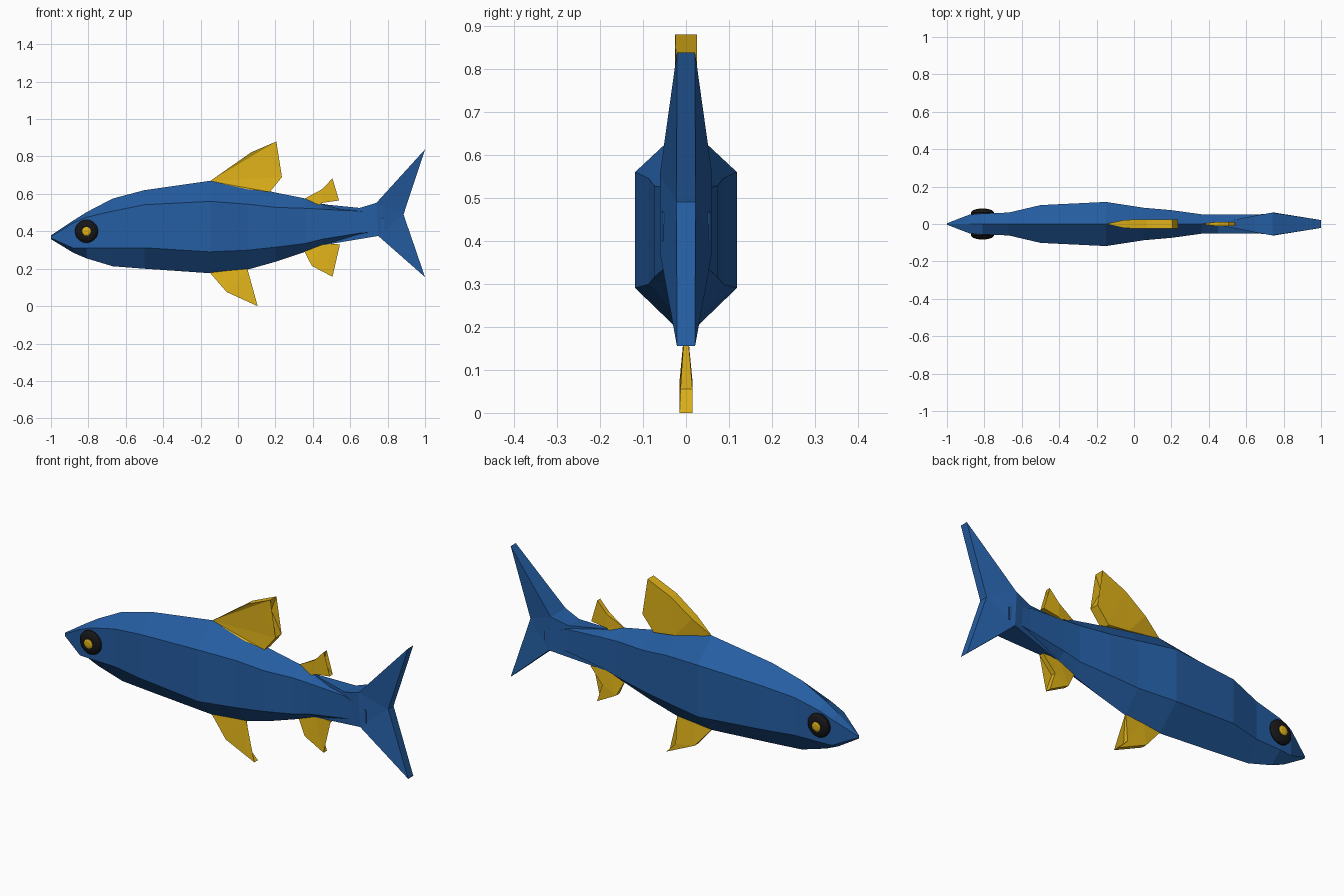
import bpy, bmesh, math

if "Cube" in bpy.data.objects:
    bpy.data.objects.remove(bpy.data.objects["Cube"])


def material(name, rgb):
    m = bpy.data.materials.new(name)
    m.diffuse_color = (*rgb, 1)
    m.use_nodes = True
    m.node_tree.nodes["Principled BSDF"].inputs["Base Color"].default_value = m.diffuse_color
    return m


BLUE = material("blue", (0.018, 0.11, 0.36))
GOLD = material("gold", (0.75, 0.45, 0.01))
BLACK = material("black", (0.008, 0.008, 0.01))


def make(name, verts, faces, mat):
    bm = bmesh.new()
    vs = [bm.verts.new(v) for v in verts]
    for f in faces:
        bm.faces.new([vs[i] for i in f])
    bmesh.ops.triangulate(bm, faces=[f for f in bm.faces if len(f.verts) > 4])
    bmesh.ops.remove_doubles(bm, verts=bm.verts, dist=0.0005)
    bmesh.ops.recalc_face_normals(bm, faces=bm.faces)
    me = bpy.data.meshes.new(name)
    bm.to_mesh(me)
    bm.free()
    me.materials.append(mat)
    ob = bpy.data.objects.new(name, me)
    bpy.context.collection.objects.link(ob)
    return ob


def plate(name, outline, mat, sides=None):
    """Outline points (x, z, half thickness) mirrored across y = 0."""
    n = len(outline)
    verts = [(x, s * h, z) for s in (-1, 1) for x, z, h in outline]
    sides = sides or [tuple(range(n))]
    faces = [f for f in sides] + [tuple(i + n for i in f) for f in sides]
    faces += [(i, (i + 1) % n, n + (i + 1) % n, n + i) for i in range(n)]
    return make(name, verts, faces, mat)


# body: hexagonal sections (x, top ridge, upper edge, lower edge, keel, half width)
sections = [
    (-1.00, .378, .372, .364, .358, .004),
    (-0.88, .458, .445, .310, .285, .050),
    (-0.81, .502, .475, .311, .255, .056),
    (-0.67, .575, .508, .311, .213, .061),
    (-0.50, .620, .542, .312, .200, .101),
    (-0.15, .670, .560, .290, .176, .118),
    (0.05, .642, .545, .299, .195, .087),
    (0.20, .607, .528, .315, .237, .074),
    (0.36, .575, .523, .335, .290, .052),
    (0.45, .547, .518, .358, .322, .050),
    (0.65, .515, .508, .390, .365, .051),
    (0.78, .470, .465, .400, .388, .056),
]
verts, faces = [], []
for x, t, u, l, k, w in sections:
    verts += [(x, 0, t), (x, w, u), (x, w, l), (x, 0, k), (x, -w, l), (x, -w, u)]
for r in range(len(sections) - 1):
    for j in range(6):
        a, b = r * 6 + j, r * 6 + (j + 1) % 6
        faces.append((a, b, b + 6, a + 6))
last = (len(sections) - 1) * 6
faces += [tuple(range(6)), tuple(range(last, last + 6))]
make("body", verts, faces, BLUE)

# forked tail, thick at the root and thin at the trailing edge
plate("tail", [(.45, .545, .006), (.65, .525, .045), (.74, .552, .061), (1, .838, .021),
               (.885, .49, .022), (1, .155, .021), (.75, .375, .061), (.45, .325, .006)],
      BLUE, [(0, 1, 6, 7), (1, 2, 6), (2, 3, 4), (2, 4, 6), (4, 5, 6)])

# fins
plate("main_back_fin", [(-.15, .668, 0), (-.05, .738, .022), (.07, .822, .025),
                        (.205, .88, .025), (.175, .80, .025), (.235, .69, .025),
                        (.17, .61, .025), (.05, .625, .022)], GOLD)
plate("small_back_fin", [(.355, .574, 0), (.45, .625, .012), (.505, .683, .012),
                         (.488, .615, .012), (.54, .565, .012), (.45, .552, .012),
                         (.42, .53, .01)], GOLD)
plate("belly_fin", [(-.15, .178, .002), (-.06, .075, .015), (.105, 0, .015),
                    (.05, .055, .015), (.05, .20, .003), (-.05, .20, .003)], GOLD)
plate("rear_belly_fin", [(.355, .292, .004), (.395, .215, .014), (.505, .157, .014),
                         (.475, .25, .014), (.545, .33, .012), (.45, .335, .008)], GOLD)


# eyes: dark stepped discs with gold pupils on both sides
def disc(name, side, rings, mat, n=20):
    verts = [(-.81 + r * math.cos(2 * math.pi * i / n), side * y,
              .40 + r * math.sin(2 * math.pi * i / n))
             for r, y in rings for i in range(n)]
    faces = [(k * n + i, k * n + (i + 1) % n, (k + 1) * n + (i + 1) % n, (k + 1) * n + i)
             for k in range(len(rings) - 1) for i in range(n)]
    top = (len(rings) - 1) * n
    faces += [tuple(range(n)), tuple(range(top, top + n))]
    make(name, verts, faces, mat)


for label, side in (("left", -1), ("right", 1)):
    disc(label + "_eye", side, [(.062, .04), (.062, .062), (.05, .074), (.035, .079)], BLACK)
    disc(label + "_pupil", side, [(.026, .07), (.024, .081), (.013, .084)], GOLD, 12)
